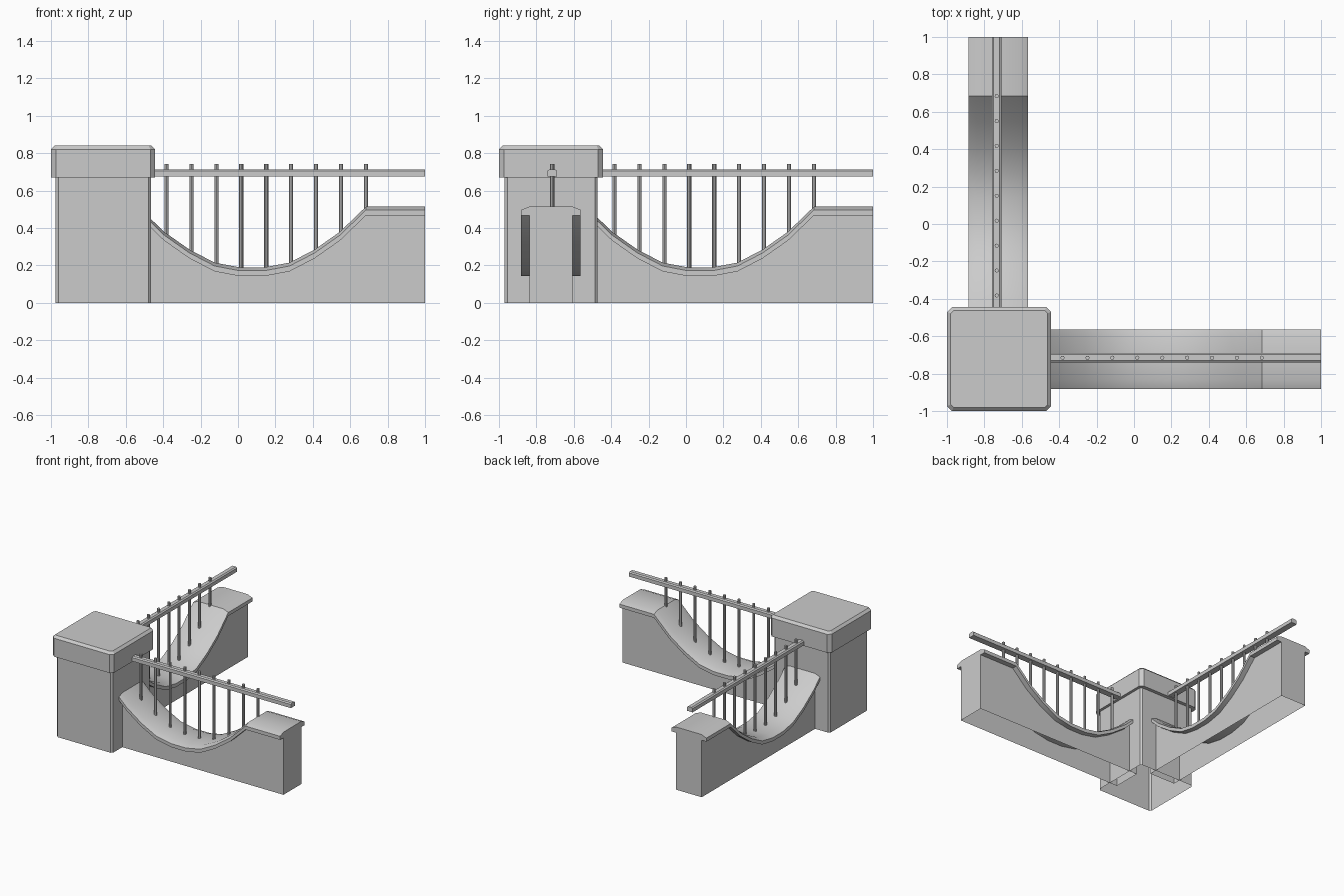
import bpy, bmesh
from math import radians
from mathutils import Matrix

cube = bpy.data.objects.get("Cube")
if cube:
    bpy.data.objects.remove(cube, do_unlink=True)

stone = bpy.data.materials.new("plain_grey")
stone.use_nodes = True
GREY = (0.6, 0.6, 0.6, 1)
stone.diffuse_color = GREY
stone.node_tree.nodes["Principled BSDF"].inputs["Base Color"].default_value = GREY


def finish(name, bm, matrix=Matrix()):
    bmesh.ops.recalc_face_normals(bm, faces=bm.faces)
    mesh = bpy.data.meshes.new(name)
    bm.to_mesh(mesh)
    bm.free()
    mesh.materials.append(stone)
    ob = bpy.data.objects.new(name, mesh)
    bpy.context.collection.objects.link(ob)
    ob.matrix_world = matrix
    bpy.ops.object.select_all(action='DESELECT')
    ob.select_set(True)
    bpy.context.view_layer.objects.active = ob
    bpy.ops.object.shade_smooth_by_angle(angle=radians(25))
    return ob


def sweep(name, path, section, matrix, closed=True):
    """Carry a (v, z) section along a (u, z) path; an open section leaves the underside open."""
    bm = bmesh.new()
    rings = []
    for u, top in path:
        rings.append([bm.verts.new((u, v, 0 if z is None else top + z)) for v, z in section])
    n = len(section)
    for a, b in zip(rings, rings[1:]):
        for i in range(n):
            j = (i + 1) % n
            # an open sweep keeps only its upright sides
            if closed or section[i][0] == section[j][0]:
                bm.faces.new((a[i], a[j], b[j], b[i]))
    bm.faces.new(rings[0])
    bm.faces.new(rings[-1])
    return finish(name, bm, matrix)


def chamfered_block(name, x, y, z, size, chamfer, top_chamfer=0, open_bottom=False):
    """Block with cut upright corners and, if asked, a cut top rim."""
    sx, sy, sz = size
    bm = bmesh.new()
    bmesh.ops.create_cube(bm, size=1, matrix=Matrix.Translation((x, y, z + sz / 2)) @ Matrix.Diagonal((sx, sy, sz, 1)))
    upright = [e for e in bm.edges if abs(e.verts[0].co.z - e.verts[1].co.z) > sz / 2]
    bmesh.ops.bevel(bm, geom=upright, offset=chamfer, segments=1, affect='EDGES')
    if top_chamfer:
        rim = [e for e in bm.edges if min(v.co.z for v in e.verts) > z + sz * 0.9]
        bmesh.ops.bevel(bm, geom=rim, offset=top_chamfer, segments=1, affect='EDGES')
    bmesh.ops.recalc_face_normals(bm, faces=bm.faces)
    ob = None
    if open_bottom:
        low = [f for f in bm.faces if f.normal.z < -0.9]
        bmesh.ops.delete(bm, geom=low, context='FACES')
    return finish(name, bm)


# Corner pillar and its cap
chamfered_block("pillar", -0.72, -0.721, 0, (0.51, 0.497, 0.70), 0.014, open_bottom=True)
chamfered_block("pillar_cap", -0.721, -0.722, 0.67, (0.556, 0.556, 0.17), 0.026, 0.019)

# Dipping top line of a wall, mirrored about its lowest point, then the level end
MID = 0.075
half = [(0.0675, 0.19), (0.2, 0.215), (0.335, 0.285), (0.47, 0.38), (0.61, 0.515)]
top_line = [(MID - d, z) for d, z in reversed(half)] + [(MID + d, z) for d, z in half]
top_line.append((1.0, 0.515))


def top_at(u):
    for (a, za), (b, zb) in zip(top_line, top_line[1:]):
        if a <= u <= b:
            return za + (zb - za) * (u - a) / (b - a)
    return top_line[-1][1]


COPING = [(-0.159, -0.047), (-0.159, -0.018), (-0.114, 0), (0.114, 0), (0.159, -0.018), (0.159, -0.047)]
WALL = [(-0.116, None), (-0.116, -0.03), (0.116, -0.03), (0.116, None)]
RAIL = [(-0.026, -0.038), (-0.026, -0.008), (-0.016, 0), (0.016, 0), (0.026, -0.008), (0.026, -0.038)]
RAIL_SHIFT = 0.007

wings = {
    "right": Matrix.Translation((0, -0.722, 0)),
    "back": Matrix.Translation((-0.727, 0, 0)) @ Matrix.Rotation(radians(90), 4, 'Z'),
}

for side, place in wings.items():
    sweep(side + "_wall", top_line, WALL, place, closed=False)
    sweep(side + "_coping", top_line, COPING, place)

    # Handrail on a row of thin round posts
    rail_place = place @ Matrix.Translation((0, RAIL_SHIFT, 0))
    sweep(side + "_handrail", [(-0.5, 0.713), (1.0, 0.713)], RAIL, rail_place)
    bm = bmesh.new()
    for i in range(9):
        u = -0.382 + 0.1332 * i
        low, high = top_at(u) - 0.02, 0.742
        bmesh.ops.create_cone(bm, cap_ends=True, segments=8, radius1=0.011, radius2=0.011,
                              depth=high - low, matrix=Matrix.Translation((u, 0, (low + high) / 2)))
    finish(side + "_posts", bm, rail_place)
